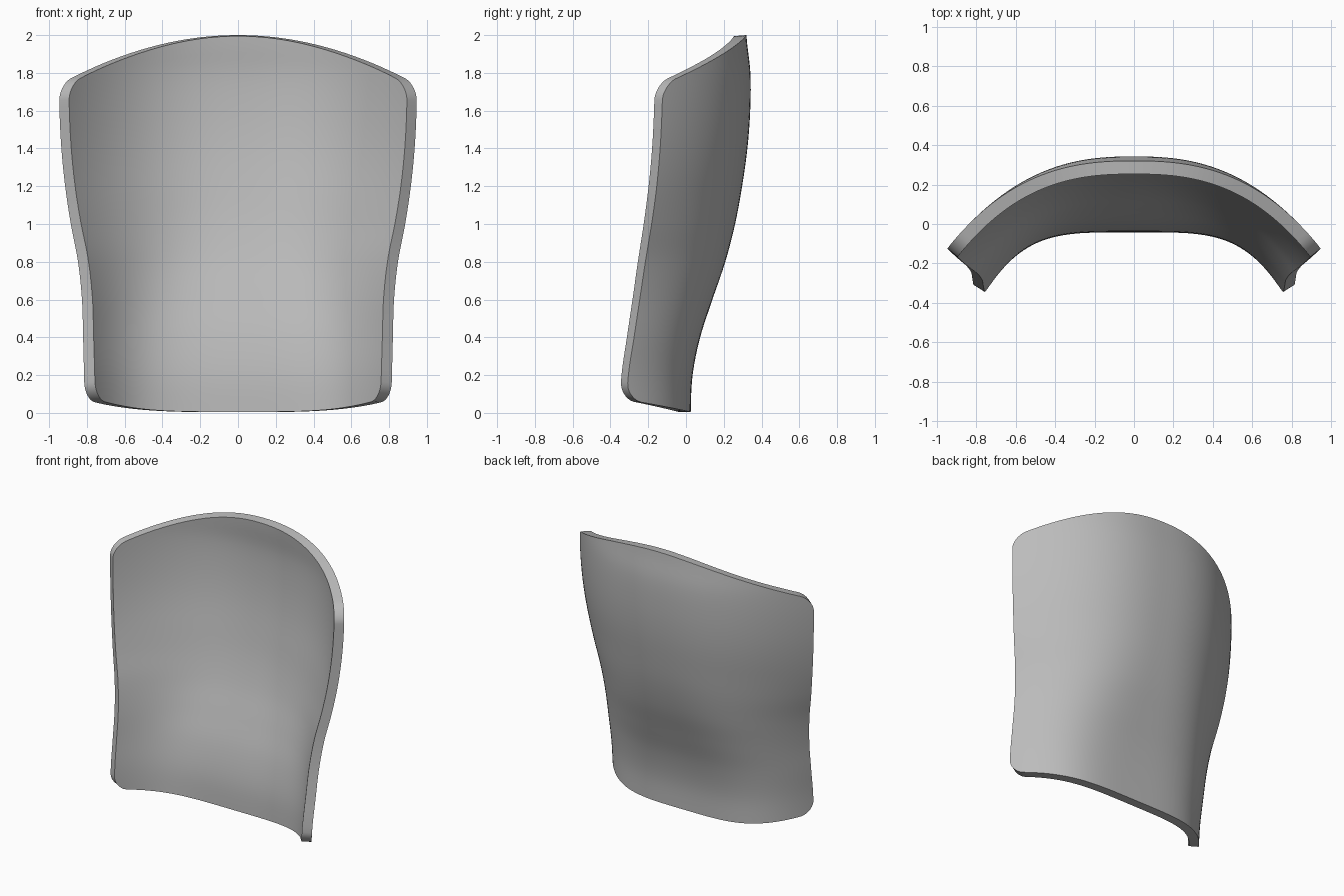
import bpy
import math

cube = bpy.data.objects.get("Cube")
if cube:
    bpy.data.objects.remove(cube, do_unlink=True)

COLS, ROWS = 72, 48
STEP = 0.2  # height between profile samples

# Profiles up the height: spine depth, side edge depth, half width
SPINE = [0.025, 0.035, 0.075, 0.14, 0.208, 0.26, 0.297, 0.325, 0.34, 0.341, 0.32]
EDGE = [-0.315, -0.305, -0.275, -0.245, -0.215, -0.182, -0.155, -0.137, -0.127, -0.122, -0.12]
WIDTH = [0.81, 0.815, 0.82, 0.826, 0.847, 0.885, 0.915, 0.935, 0.945, 0.946, 0.94]


def sample(values, z):
    """Smooth Catmull-Rom lookup of a profile at height z."""
    f = min(max(z / STEP, 0), len(values) - 1)
    i = min(int(f), len(values) - 2)
    t = f - i
    a, b = values[max(i - 1, 0)], values[i]
    c, d = values[i + 1], values[min(i + 2, len(values) - 1)]
    return b + 0.5 * t * (c - a + t * (2*a - 5*b + 4*c - d + t * (3*(b - c) + d - a)))


def corner(u, size):
    """Height lost to a rounded corner near the side edge."""
    t = max(0, (u - (1 - size)) / size)
    return 1 - math.sqrt(max(0, 1 - t * t))


def shell_point(s, v):
    u = math.sin(s * math.pi / 2)  # denser columns near the sides
    a = abs(u)
    bottom = 0.004 + 0.066 * a ** 3.5 + 0.09 * corner(a, 0.065)
    top = 2.0 - 0.262 * a ** 2 - 0.085 * corner(a, 0.065)
    z = bottom + (top - bottom) * v
    blend = min(z / 1.2, 1)
    power = 3.9 - 1.4 * blend * blend * (3 - 2 * blend)
    spine = sample(SPINE, z)
    y = spine + (sample(EDGE, z) - spine) * a ** power
    return (u * sample(WIDTH, z), y, z)


# Curved back surface
verts = [shell_point(2 * i / COLS - 1, j / ROWS)
         for j in range(ROWS + 1) for i in range(COLS + 1)]
faces = []
for j in range(ROWS):
    for i in range(COLS):
        k = j * (COLS + 1) + i
        faces.append((k, k + COLS + 1, k + COLS + 2, k + 1))
mesh = bpy.data.meshes.new("backrest_shell")
mesh.from_pydata(verts, [], faces)
shell = bpy.data.objects.new("backrest_shell", mesh)
bpy.context.collection.objects.link(shell)

# Plain grey material
grey = bpy.data.materials.new("plain grey")
grey.use_nodes = True
colour = (0.5, 0.5, 0.5, 1)
grey.diffuse_color = colour
grey.node_tree.nodes["Principled BSDF"].inputs["Base Color"].default_value = colour
mesh.materials.append(grey)

# Thicken towards the front, then smooth with a crisp rim
bpy.ops.object.select_all(action="DESELECT")
shell.select_set(True)
bpy.context.view_layer.objects.active = shell
thick = shell.modifiers.new("thickness", "SOLIDIFY")
thick.thickness = 0.067
thick.offset = -1
bpy.ops.object.modifier_apply(modifier=thick.name)
bpy.ops.object.shade_smooth_by_angle(angle=math.radians(40))
